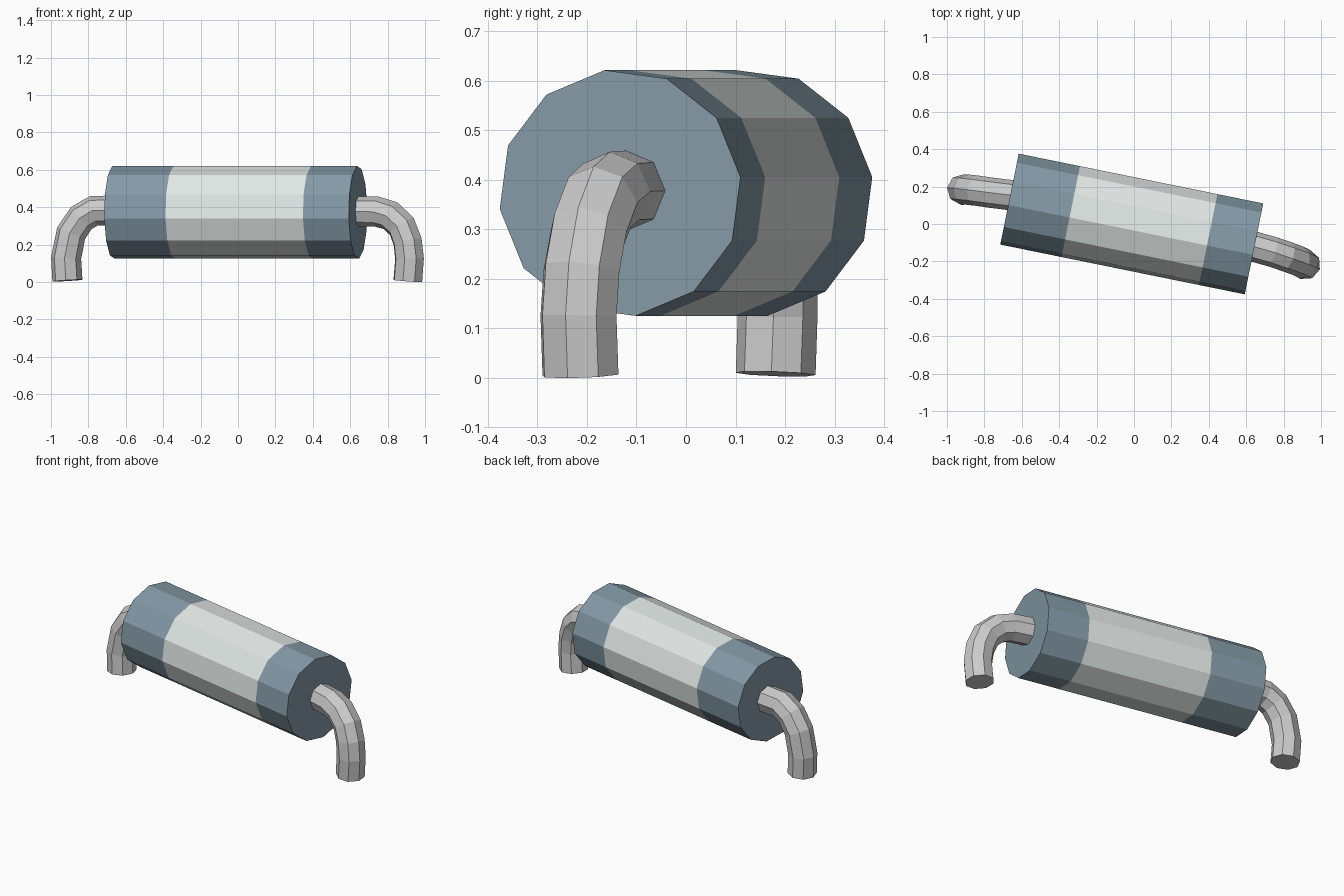
import bpy, bmesh, math
from mathutils import Vector

if "Cube" in bpy.data.objects:
    bpy.data.objects.remove(bpy.data.objects["Cube"])


def material(name, rgb):
    m = bpy.data.materials.new(name)
    m.diffuse_color = (*rgb, 1)
    m.use_nodes = True
    m.node_tree.nodes["Principled BSDF"].inputs["Base Color"].default_value = m.diffuse_color
    return m


def tube(name, path, radius, sides, phase=0.0, cap_start=False, cap_end=False, mat=None):
    """Sweep a regular polygon along a path that bends in one vertical plane."""
    pts = [Vector(p) for p in path]
    run = pts[-1] - pts[0]
    side = Vector((-run.y, run.x, 0)).normalized()
    bm = bmesh.new()
    rings = []
    for i, p in enumerate(pts):
        before = (p - pts[i - 1]).normalized() if i else Vector()
        after = (pts[i + 1] - p).normalized() if i + 1 < len(pts) else Vector()
        t = (before + after).normalized()
        s = (side - t * side.dot(t)).normalized()
        n = t.cross(s)
        angles = [phase + 2 * math.pi * k / sides for k in range(sides)]
        rings.append([bm.verts.new(p + radius * (s * math.cos(a) + n * math.sin(a)))
                      for a in angles])
    for a, b in zip(rings, rings[1:]):
        for k in range(sides):
            j = (k + 1) % sides
            bm.faces.new((a[k], a[j], b[j], b[k]))
    if cap_start:
        bm.faces.new(rings[0][::-1])
    if cap_end:
        bm.faces.new(rings[-1])
    if cap_start or cap_end:
        bmesh.ops.recalc_face_normals(bm, faces=bm.faces)
    me = bpy.data.meshes.new(name)
    bm.to_mesh(me)
    bm.free()
    ob = bpy.data.objects.new(name, me)
    bpy.context.collection.objects.link(ob)
    if mat:
        me.materials.append(mat)
    return ob


blue = material("blue_grey", (0.23, 0.32, 0.38))
pale = material("pale_grey", (0.76, 0.81, 0.79))

# Drum: three bands along one slightly turned axis
turn = math.radians(-11.5)


def on_axis(d):
    return (-0.012 + d * math.cos(turn), d * math.sin(turn), 0.373)


ends = [-0.667, -0.333, 0.417, 0.667]
bands = [("left_end_band", blue), ("middle_band", pale), ("right_end_band", blue)]
for i, (name, mat) in enumerate(bands):
    tube(name, [on_axis(ends[i]), on_axis(ends[i + 1])], 0.25, 12,
         math.radians(7.4), i == 0, i == 2, mat)

# Bent pipes leaving each end and turning down to the ground
tube("right_pipe", [(0.62, -0.115, 0.378), (0.745, -0.150, 0.376), (0.815, -0.174, 0.355),
                    (0.876, -0.196, 0.298), (0.907, -0.211, 0.215),
                    (0.917, -0.217, 0.125), (0.908, -0.213, 0.006)],
     0.081, 8, 0, True, True)
tube("left_pipe", [(-0.64, 0.152, 0.382), (-0.770, 0.168, 0.382), (-0.838, 0.178, 0.342),
                   (-0.892, 0.184, 0.262), (-0.919, 0.185, 0.128),
                   (-0.912, 0.181, 0.008)],
     0.081, 8, 0, True, True)
